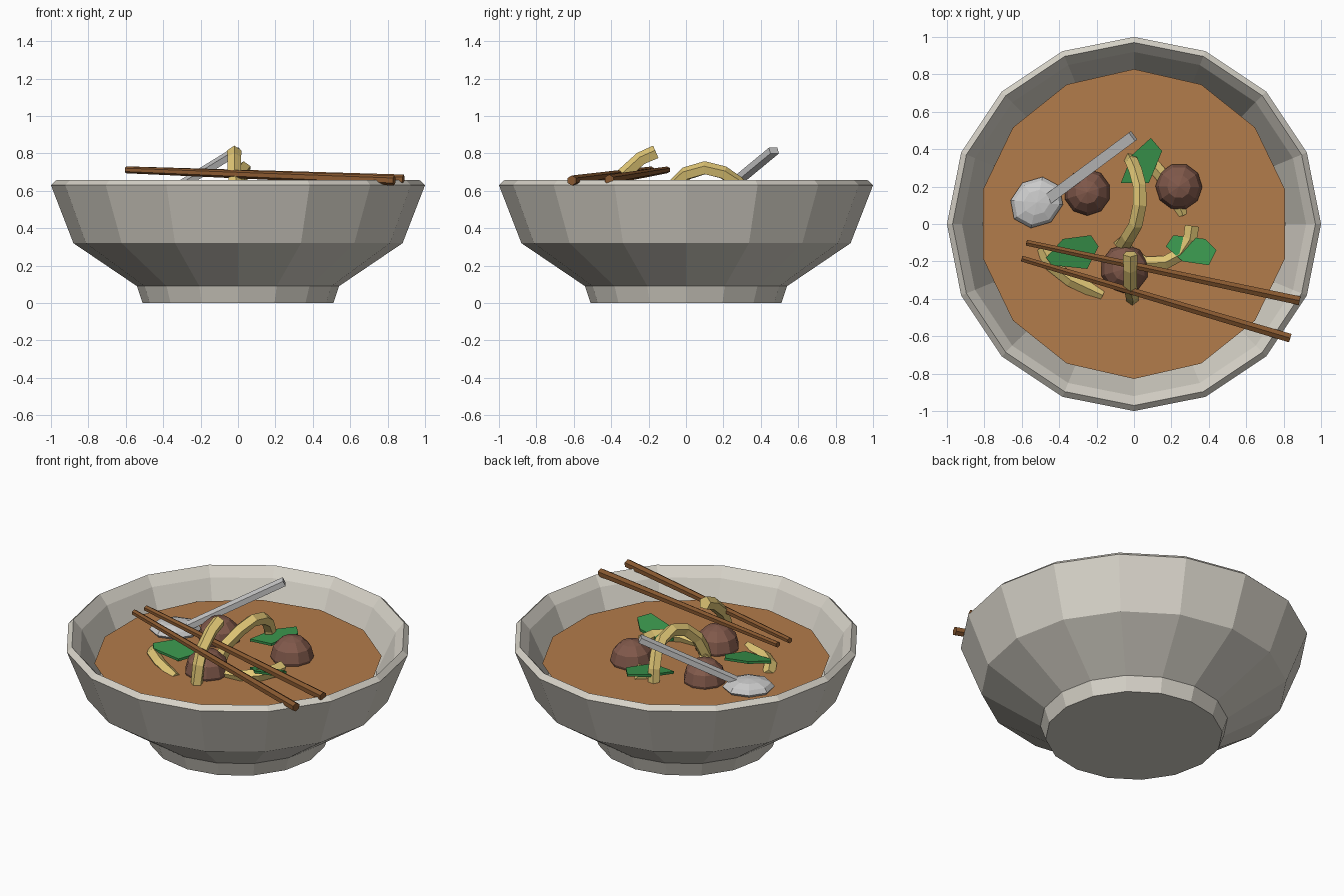
import bpy, bmesh, math
from mathutils import Vector, Matrix

if "Cube" in bpy.data.objects:
    bpy.data.objects.remove(bpy.data.objects["Cube"])


def material(name, rgb):
    m = bpy.data.materials.new(name)
    m.diffuse_color = (*rgb, 1)
    m.use_nodes = True
    m.node_tree.nodes["Principled BSDF"].inputs["Base Color"].default_value = m.diffuse_color
    return m


CERAMIC = material("ceramic", (0.68, 0.65, 0.58))
BROTH = material("broth", (0.45, 0.20, 0.07))
NOODLE = material("noodle", (0.75, 0.57, 0.18))
LEAF = material("leaf", (0.04, 0.29, 0.07))
MEAT = material("meat", (0.22, 0.10, 0.07))
WOOD = material("wood", (0.25, 0.10, 0.03))


def finish(name, bm, mat=None):
    bmesh.ops.recalc_face_normals(bm, faces=bm.faces)
    me = bpy.data.meshes.new(name)
    bm.to_mesh(me)
    bm.free()
    ob = bpy.data.objects.new(name, me)
    bpy.context.collection.objects.link(ob)
    if mat:
        me.materials.append(mat)
    return ob


def loft(name, rings, mat):
    """Skin a list of equal-length point rings and cap both ends."""
    bm = bmesh.new()
    vs = [[bm.verts.new(p) for p in ring] for ring in rings]
    n = len(vs[0])
    for a, b in zip(vs, vs[1:]):
        for i in range(n):
            j = (i + 1) % n
            bm.faces.new((a[i], a[j], b[j], b[i]))
    bm.faces.new(vs[0])
    bm.faces.new(vs[-1])
    return finish(name, bm, mat)


def lathe(name, profile, sides, mat, start=0.0):
    angles = [start + math.tau * i / sides for i in range(sides)]
    return loft(name, [[(r * math.cos(a), r * math.sin(a), z) for a in angles]
                       for r, z in profile], mat)


def tube(name, path, radii, sides, mat, flat=1.0, roll=math.pi / 2):
    """Sweep a polygon along a path, radius running from radii[0] to radii[1]."""
    pts = [Vector(p) for p in path]
    rings = []
    for i, p in enumerate(pts):
        t = (pts[min(i + 1, len(pts) - 1)] - pts[max(i - 1, 0)]).normalized()
        side = t.cross(Vector((0, 0, 1))).normalized()
        up = side.cross(t)
        r = radii[0] + (radii[1] - radii[0]) * i / (len(pts) - 1)
        rings.append([p + r * (side * math.cos(a) + up * math.sin(a) * flat)
                      for a in (roll + math.tau * k / sides for k in range(sides))])
    return loft(name, rings, mat)


def ball(name, loc, scale, seg, rings, mat=None, turn=0.0):
    bm = bmesh.new()
    m = Matrix.Translation(loc) @ Matrix.Rotation(turn, 4, 'Z') @ Matrix.Diagonal((*scale, 1))
    bmesh.ops.create_uvsphere(bm, u_segments=seg, v_segments=rings, radius=1, matrix=m)
    return finish(name, bm, mat)


# bowl with foot, flared wall and bevelled rim
lathe("bowl", [(0.51, 0), (0.54, 0.09), (0.88, 0.32), (1.0, 0.63), (0.97, 0.658),
               (0.92, 0.60), (0.81, 0.36), (0.45, 0.16)], 16, CERAMIC)

# broth surface
lathe("broth", [(0.80, 0.46), (0.828, 0.50)], 14, BROTH, math.pi / 2)

# meatballs
for i, (x, y, r) in enumerate([(-0.25, 0.17, 0.125), (0.24, 0.20, 0.125), (-0.05, -0.24, 0.13)]):
    ball(f"meatball_{i + 1}", (x, y, 0.515), (r, r, r), 10, 6, MEAT, i * 0.3)

# noodles: arched, lifted by the chopsticks, and floating
noodles = [
    [(-0.06, -0.12, 0.50), (-0.03, -0.07, 0.62), (0.01, 0.0, 0.69), (0.03, 0.10, 0.72),
     (0.03, 0.20, 0.695), (0.01, 0.28, 0.64), (-0.01, 0.33, 0.57), (-0.02, 0.35, 0.47)],
    [(-0.02, -0.16, 0.805), (-0.02, -0.24, 0.77), (-0.02, -0.33, 0.69),
     (-0.01, -0.38, 0.61), (-0.01, -0.40, 0.49)],
    [(0.31, -0.01, 0.54), (0.30, -0.08, 0.54), (0.25, -0.16, 0.53),
     (0.17, -0.205, 0.52), (0.06, -0.21, 0.51), (-0.02, -0.16, 0.50), (-0.08, -0.08, 0.49)],
    [(-0.49, -0.13, 0.48), (-0.44, -0.22, 0.50), (-0.34, -0.30, 0.50), (-0.17, -0.38, 0.48)],
    [(0.06, 0.36, 0.49), (0.14, 0.27, 0.50), (0.22, 0.16, 0.50), (0.26, 0.05, 0.48)],
]
for i, path in enumerate(noodles):
    tube(f"noodle_{i + 1}", path, (0.04, 0.036), 5, NOODLE)

# herb leaves: flat outlines with a little thickness
leaves = [
    [(-0.01, 0.37, 0.55), (0.09, 0.46, 0.56), (0.15, 0.39, 0.56), (0.08, 0.22, 0.54),
     (-0.07, 0.22, 0.53)],
    [(-0.47, -0.18, 0.55), (-0.38, -0.08, 0.56), (-0.23, -0.06, 0.55), (-0.19, -0.12, 0.54),
     (-0.25, -0.24, 0.53), (-0.44, -0.22, 0.54)],
    [(0.17, -0.12, 0.545), (0.21, -0.06, 0.54), (0.38, -0.08, 0.565), (0.44, -0.14, 0.60),
     (0.40, -0.22, 0.605), (0.26, -0.20, 0.575)],
]
for i, pts in enumerate(leaves):
    loft(f"leaf_{i + 1}", [[(x, y, z - 0.015) for x, y, z in pts], pts], LEAF)

# chopsticks resting on the rim
for i, (a, b) in enumerate([((-0.575, -0.10, 0.712), (0.885, -0.41, 0.66)),
                            ((-0.60, -0.185, 0.712), (0.835, -0.61, 0.655))]):
    tube(f"chopstick_{i + 1}", [a, b], (0.018, 0.027), 6, WOOD)

# spoon
ball("spoon_bowl", (-0.52, 0.115, 0.515), (0.15, 0.13, 0.05), 8, 6, None, 0.63)
tube("spoon_handle", [(-0.47, 0.125, 0.53), (-0.005, 0.47, 0.815)], (0.04, 0.04), 4, None,
     0.6, math.pi / 4)
